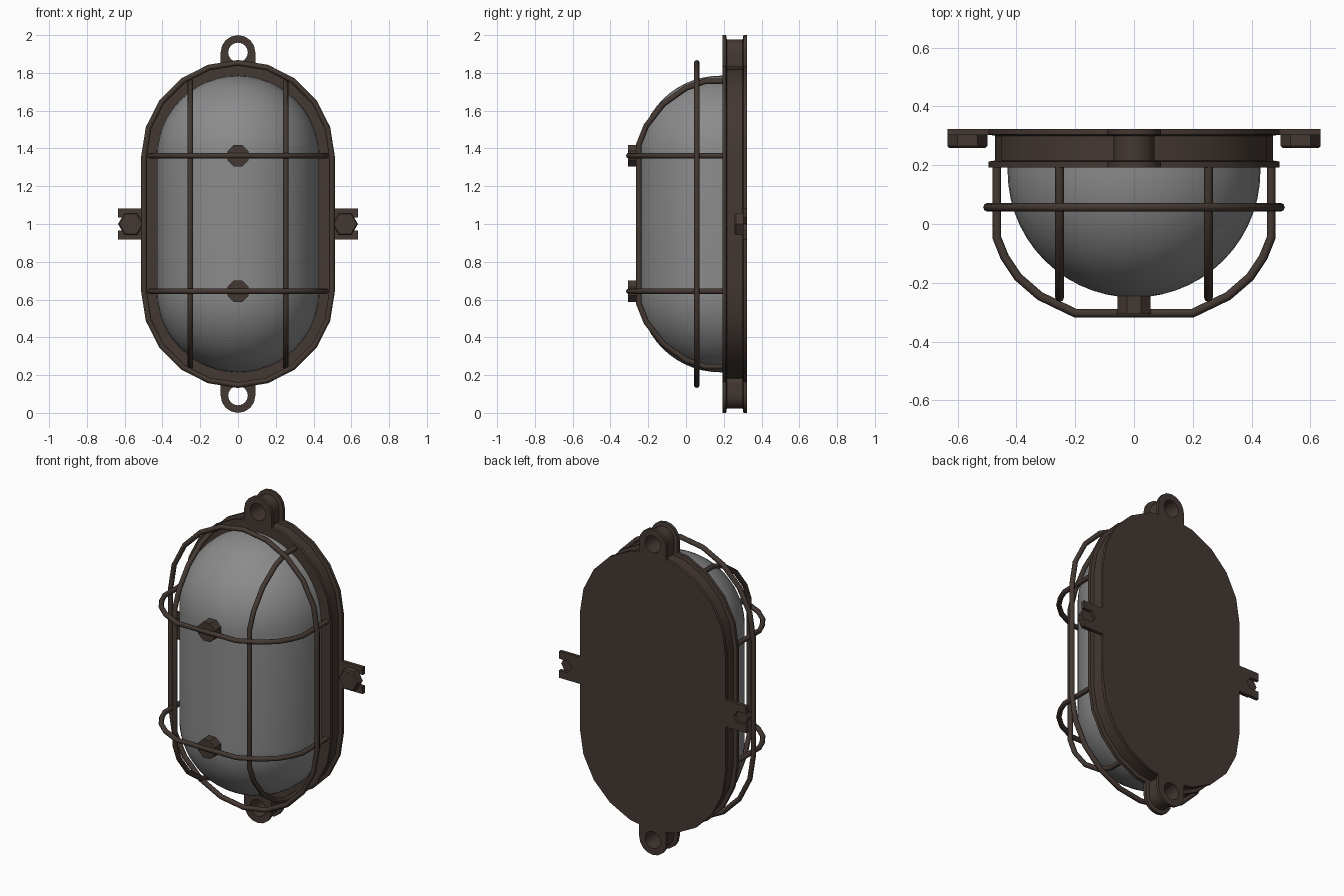
import bpy, bmesh, math
from math import sin, cos, pi

if "Cube" in bpy.data.objects:
    bpy.data.objects.remove(bpy.data.objects["Cube"])

CZ, L = 1.0, 0.355          # mid height, half length of straight sides


def material(name, rgb):
    m = bpy.data.materials.new(name)
    m.diffuse_color = (*rgb, 1)
    m.use_nodes = True
    m.node_tree.nodes["Principled BSDF"].inputs["Base Color"].default_value = m.diffuse_color
    return m


BRONZE = material("dark bronze", (0.058, 0.040, 0.032))
GLASS = material("grey glass", (0.26, 0.26, 0.265))


def finish(bm, name, mat, angle=30):
    bmesh.ops.recalc_face_normals(bm, faces=bm.faces)
    me = bpy.data.meshes.new(name)
    bm.to_mesh(me)
    bm.free()
    me.materials.append(mat)
    ob = bpy.data.objects.new(name, me)
    bpy.context.collection.objects.link(ob)
    bpy.ops.object.select_all(action='DESELECT')
    ob.select_set(True)
    bpy.context.view_layer.objects.active = ob
    bpy.ops.object.shade_smooth_by_angle(angle=math.radians(angle))
    return ob


def stadium(r, n):
    """Upright rounded outline as (x, z) points."""
    top = [(r * cos(pi * i / n), CZ + L + r * sin(pi * i / n)) for i in range(n + 1)]
    return top + [(-x, 2 * CZ - z) for x, z in top]


def loft(bm, loops, cap=True, closed=False):
    """Skin equal-length loops of 3D points."""
    rows = [[bm.verts.new(p) for p in lp] for lp in loops]
    n = len(rows[0])
    pairs = list(zip(rows, rows[1:])) + ([(rows[-1], rows[0])] if closed else [])
    for a, b in pairs:
        for i in range(n):
            j = (i + 1) % n
            bm.faces.new((a[i], a[j], b[j], b[i]))
    if cap and not closed:
        bm.faces.new(rows[0])
        bm.faces.new(rows[-1])


def prism(name, pts, y0, y1):
    bm = bmesh.new()
    loft(bm, [[(x, y, z) for x, z in pts] for y in (y0, y1)])
    return finish(bm, name, BRONZE)


def ngon(cx, cz, r, n, turn=0.0):
    return [(cx + r * cos(2 * pi * i / n + turn), cz + r * sin(2 * pi * i / n + turn)) for i in range(n)]


def wire(name, pts, r=0.015, cyclic=False):
    cu = bpy.data.curves.new(name, 'CURVE')
    cu.dimensions = '3D'
    cu.bevel_depth, cu.bevel_resolution, cu.use_fill_caps = r, 2, True
    sp = cu.splines.new('POLY')
    sp.points.add(len(pts) - 1)
    for p, co in zip(sp.points, pts):
        p.co = (*co, 1)
    sp.use_cyclic_u = cyclic
    cu.materials.append(BRONZE)
    ob = bpy.data.objects.new(name, cu)
    bpy.context.collection.objects.link(ob)
    bpy.ops.object.select_all(action='DESELECT')
    ob.select_set(True)
    bpy.context.view_layer.objects.active = ob
    bpy.ops.object.convert(target='MESH')


# Channel-section housing: front flange, recessed web, back flange
SECTION = [(0.0, 0.192), (0.0, 0.212), (0.022, 0.216), (0.022, 0.300), (0.0, 0.304), (0.0, 0.323)]
bm = bmesh.new()
loft(bm, [[(x, y, z) for x, z in stadium(0.495 - d, 10)] for d, y in SECTION])
finish(bm, "housing", BRONZE)

# Glass dome
bm = bmesh.new()
R, steps = 0.43, 14
rings = [(R, 0.21)] + [(R * cos(t), 0.18 - R * sin(t)) for t in (pi / 2 * i / steps for i in range(steps + 1))]
loft(bm, [[(x, y, z) for x, z in stadium(r, 24)] for r, y in rings], cap=False)
bmesh.ops.remove_doubles(bm, verts=bm.verts, dist=1e-4)
finish(bm, "glass_dome", GLASS, 60)

# Mounting lugs with a through hole, top and bottom
for label, s in (("top", 1), ("bottom", -1)):
    def lug_outline(r, y):
        pts = []
        for i in range(16):
            c, q = cos(2 * pi * i / 16), sin(2 * pi * i / 16)
            k = r if q > -1e-6 else min(r / max(abs(c), 1e-6), 0.11 / -q)
            pts.append((c * k, y, CZ + s * (0.908 + q * k)))
        return pts

    bm = bmesh.new()
    loops = [lug_outline(0.092 - d, y) for d, y in SECTION]
    loops += [[(x, y, z) for x, z in ngon(0, CZ + s * 0.908, s * 0.052, 16)] for y in (0.323, 0.192)]
    # keep the hole in step with the mirrored outline
    for k in (-1, -2):
        y = loops[k][0][1]
        loops[k] = [(0.052 * cos(2 * pi * i / 16), y, CZ + s * (0.908 + 0.052 * sin(2 * pi * i / 16)))
                    for i in range(16)]
    loft(bm, loops, closed=True)
    finish(bm, label + "_lug", BRONZE)

# Forked side brackets with bolt heads
for label, s in (("right", 1), ("left", -1)):
    fork = [(0.46, 0.082), (0.635, 0.082), (0.635, 0.035), (0.575, 0.035), (0.55, 0.0),
            (0.575, -0.035), (0.635, -0.035), (0.635, -0.082), (0.46, -0.082)]
    prism(label + "_bracket", [(s * x, CZ + z) for x, z in fork], 0.303, 0.323)
    bm = bmesh.new()
    loft(bm, [[(x, y, z) for x, z in ngon(s * 0.567, CZ, r, 6)]
              for r, y in ((0.06, 0.258), (0.068, 0.266), (0.068, 0.304))])
    finish(bm, label + "_bolt", BRONZE)

# Cage: outer ring
wire("cage_ring", [(x, 0.057, z) for x, z in stadium(0.498, 10)], cyclic=True)

# Cage: upright bars, half path as (y, height above middle)
half = [(0.21, 0.755), (0.10, 0.755), (0.0, 0.72), (-0.12, 0.635), (-0.21, 0.52), (-0.25, 0.42)]
path = half + [(y, -z) for y, z in reversed(half)]
for label, x in (("right", 0.253), ("left", -0.253)):
    wire(label + "_upright_bar", [(x, y, CZ + z) for y, z in path])

# Cage: cross bars and front bosses, half path as (x, y)
half = [(0.467, 0.21), (0.467, -0.045), (0.44, -0.112), (0.395, -0.18), (0.32, -0.245), (0.2, -0.303)]
path = half + [(-x, y) for x, y in reversed(half)]
for label, z in (("upper", CZ + 0.362), ("lower", CZ - 0.356)):
    wire(label + "_cross_bar", [(x, y, z) for x, y in path])
    prism(label + "_boss", ngon(0, z, 0.061, 8, pi / 8), -0.306, -0.235)
